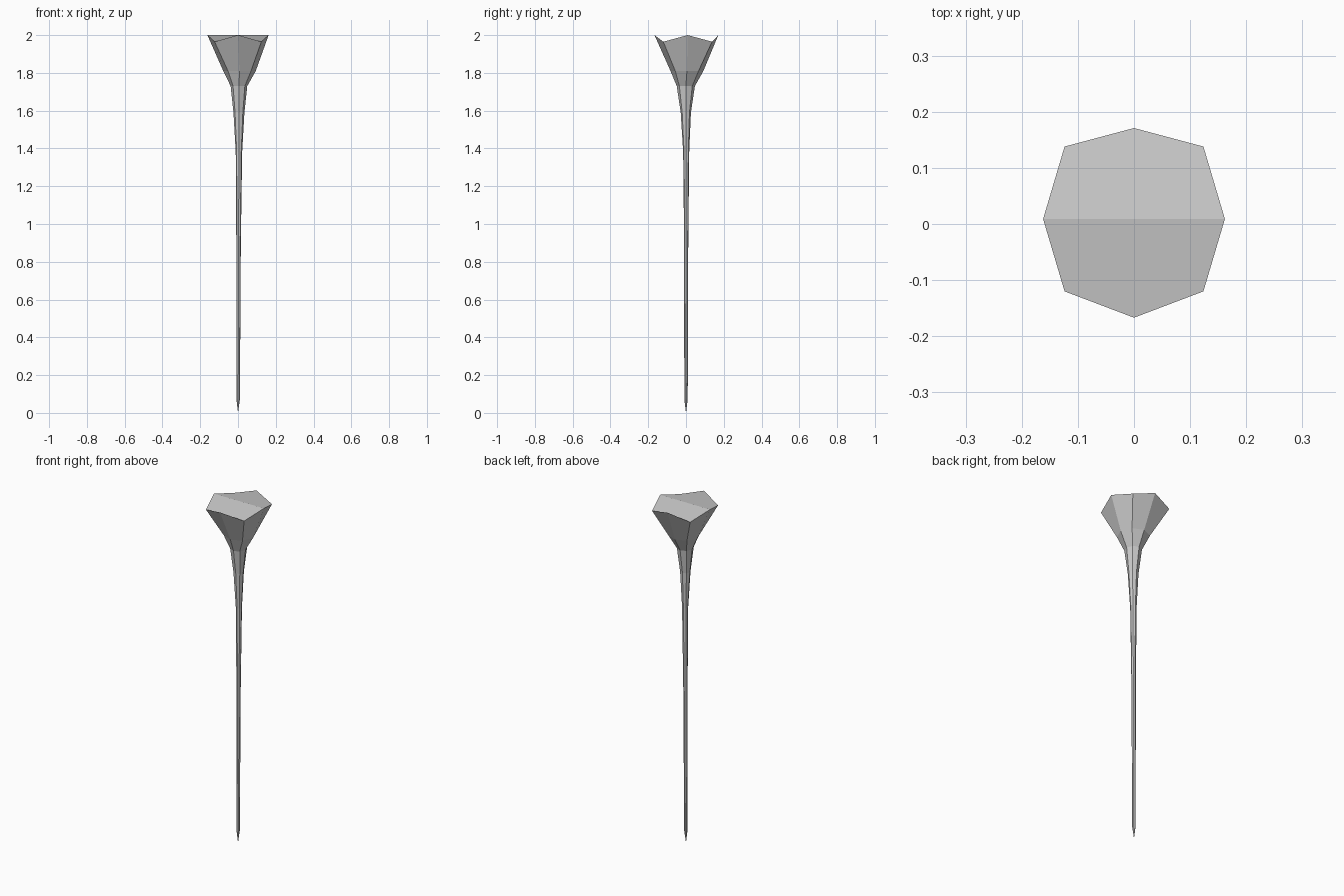
import bpy, bmesh
from math import sin, cos, pi

if "Cube" in bpy.data.objects:
    bpy.data.objects.remove(bpy.data.objects["Cube"])

SIDES = 8
# Rings from tip to head: z, centre x, centre y, radius x, radius y
RINGS = [
    (0.07, 0.001, 0.000, 0.009, 0.009),
    (0.90, 0.003, 0.001, 0.012, 0.011),
    (1.38, 0.005, 0.001, 0.017, 0.016),
    (1.59, 0.005, -0.001, 0.029, 0.027),
    (1.73, 0.005, -0.001, 0.044, 0.048),
    (1.81, 0.008, 0.005, 0.086, 0.087),
    (2.00, 0.000, 0.002, 0.162, 0.169),
]


def ring(bm, index):
    z, cx, cy, rx, ry = RINGS[index]
    head = index == len(RINGS) - 1
    verts = []
    for i in range(SIDES):
        a = 2 * pi * i / SIDES
        diagonal = head and i % 2 == 1
        k = 1.08 if diagonal else 1.0      # head corners bulge and dip
        shift = 0.007 if head and i not in (2, 6) else 0.0
        verts.append(bm.verts.new((cx + k * rx * cos(a),
                                   cy + shift + k * ry * sin(a),
                                   z - (0.035 if diagonal else 0.0))))
    return verts


bm = bmesh.new()
rings = [ring(bm, i) for i in range(len(RINGS))]

# Pointed tip
tip = bm.verts.new((0, 0, 0))
for i in range(SIDES):
    bm.faces.new((tip, rings[0][(i + 1) % SIDES], rings[0][i]))

# Shaft and flared head
for low, high in zip(rings, rings[1:]):
    for i in range(SIDES):
        j = (i + 1) % SIDES
        bm.faces.new((low[i], low[j], high[j], high[i]))

# Folded cap in two halves
top = rings[-1]
bm.faces.new(top[0:5])
bm.faces.new(top[4:8] + top[0:1])

bmesh.ops.recalc_face_normals(bm, faces=bm.faces)
mesh = bpy.data.meshes.new("spike")
bm.to_mesh(mesh)
bm.free()
bpy.context.collection.objects.link(bpy.data.objects.new("spike", mesh))
